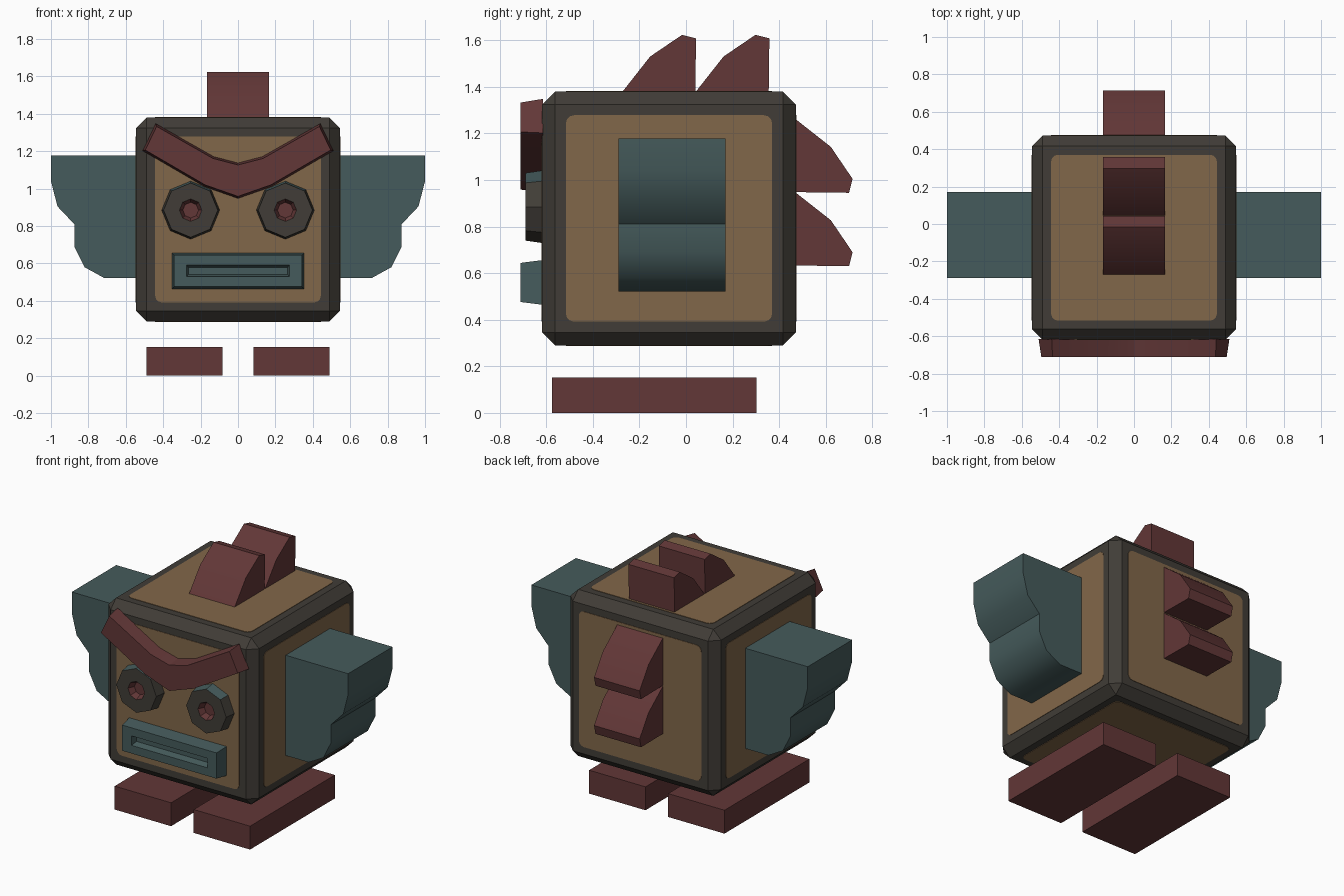
import bpy, bmesh, math
from mathutils import Vector, Matrix

if "Cube" in bpy.data.objects:
    bpy.data.objects.remove(bpy.data.objects["Cube"])


def material(name, rgb):
    m = bpy.data.materials.new(name)
    m.diffuse_color = (*rgb, 1)
    m.use_nodes = True
    m.node_tree.nodes["Principled BSDF"].inputs["Base Color"].default_value = m.diffuse_color
    return m


DARK = material("charcoal", (0.052, 0.046, 0.038))
TAN = material("tan", (0.222, 0.136, 0.067))
TEAL = material("teal", (0.060, 0.105, 0.106))
RED = material("dark_red", (0.122, 0.038, 0.038))

CENTRE = Vector((0, -0.073, 0.835))
HALF = 0.545


def finish(name, bm, mats, smooth=None, rule=None):
    bmesh.ops.recalc_face_normals(bm, faces=bm.faces)
    bm.normal_update()
    if rule:
        for f in bm.faces:
            f.material_index = rule(f)
    me = bpy.data.meshes.new(name)
    bm.to_mesh(me)
    bm.free()
    ob = bpy.data.objects.new(name, me)
    bpy.context.collection.objects.link(ob)
    for m in mats:
        me.materials.append(m)
    if smooth:
        bpy.ops.object.select_all(action='DESELECT')
        ob.select_set(True)
        bpy.context.view_layer.objects.active = ob
        bpy.ops.object.shade_smooth_by_angle(angle=math.radians(smooth))
    return ob


def loft(name, rings, mats, smooth=None, rule=None):
    """Bridge loops of 3D points and cap both ends."""
    bm = bmesh.new()
    loops = [[bm.verts.new(p) for p in ring] for ring in rings]
    n = len(loops[0])
    for a, b in zip(loops, loops[1:]):
        for i in range(n):
            j = (i + 1) % n
            bm.faces.new((a[i], a[j], b[j], b[i]))
    bm.faces.new(loops[0])
    bm.faces.new(loops[-1])
    return finish(name, bm, mats, smooth, rule)


def box(name, lo, hi, mat, bevel=0):
    bm = bmesh.new()
    lo, hi = Vector(lo), Vector(hi)
    bmesh.ops.create_cube(bm, size=1, matrix=Matrix.Translation((lo + hi) / 2)
                          @ Matrix.Diagonal((*(hi - lo), 1)))
    if bevel:
        bmesh.ops.bevel(bm, geom=bm.edges[:], offset=bevel, segments=1, affect='EDGES')
    return finish(name, bm, [mat])


def at_y(poly, y):
    return [(x, y, z) for x, z in poly]


def rect(cx, cz, w, h):
    return [(cx - w, cz - h), (cx + w, cz - h), (cx + w, cz + h), (cx - w, cz + h)]


def octagon(cx, cz, r):
    return [(cx + r * math.cos(k * math.pi / 4), cz + r * math.sin(k * math.pi / 4))
            for k in range(8)]


def shrink(poly, d):
    """Inset a counter-clockwise polygon by d."""
    out = []
    pts = [Vector(p) for p in poly]
    for i, p in enumerate(pts):
        e1 = (p - pts[i - 1]).normalized()
        e2 = (pts[(i + 1) % len(pts)] - p).normalized()
        n1, n2 = Vector((-e1.y, e1.x)), Vector((-e2.y, e2.x))
        out.append(p + (n1 + n2) * d / (1 + n1.dot(n2)))
    return out


# Body: chamfered cube with a rounded panel on each side
h3 = Vector((HALF,) * 3)
box("body_frame", CENTRE - h3, CENTRE + h3, DARK, bevel=0.056)

S, R = 0.443, 0.035
panel = []
for q in range(4):
    for k in range(4):
        a = math.radians(q * 90 + k * 30)
        c = Vector((1, 1)) * (S - R)
        sx, sy = ((1, 1), (-1, 1), (-1, -1), (1, -1))[q]
        panel.append((sx * c.x + R * math.cos(a), sy * c.y + R * math.sin(a)))
for name, d in (("front", (0, -1, 0)), ("back", (0, 1, 0)), ("left", (-1, 0, 0)),
                ("right", (1, 0, 0)), ("top", (0, 0, 1)), ("bottom", (0, 0, -1))):
    d = Vector(d)
    rot = d.to_track_quat('Z', 'Y')
    loft(name + "_panel", [[CENTRE + rot @ Vector((x, y, HALF + t)) for x, y in panel]
                           for t in (-0.003, 0.003)], [TAN])

# Ears and feet, mirrored
ear = [(0.54, 1.178), (1.0, 1.178), (1.0, 1.04), (0.965, 0.905), (0.875, 0.81),
       (0.875, 0.69), (0.82, 0.58), (0.715, 0.522), (0.54, 0.522)]
for side, s in (("left", -1), ("right", 1)):
    prof = [(s * x, z) for x, z in ear]
    loft(side + "_ear", [at_y(prof, -0.29), at_y(prof, 0.17)], [TEAL], smooth=36)
    a, b = sorted((s * 0.082, s * 0.49))
    box(side + "_foot", (a, -0.575, 0), (b, 0.302, 0.153), RED)

    # Eye: tapered octagon with a sunken pupil and teal upper facets
    cx, cz = s * 0.253, 0.885

    def eye_rule(f, cx=cx, cz=cz):
        c = f.calc_center_median()
        if all(math.hypot(v.co.x - cx, v.co.z - cz) < 0.07 for v in f.verts):
            return 1
        return 2 if f.normal.z > 0.8 and c.z > cz else 0

    loft(side + "_eye", [at_y(octagon(cx, cz, r), y) for r, y in
                         ((0.156, -0.615), (0.145, -0.69), (0.06, -0.69), (0.042, -0.65))],
         [DARK, RED, TEAL], rule=eye_rule)

# Mouth: tapered block with a slot
loft("mouth", [at_y(rect(0, 0.56, w, h), y) for w, h, y in
               ((0.353, 0.096, -0.615), (0.341, 0.084, -0.71),
                (0.275, 0.031, -0.71), (0.265, 0.018, -0.67))], [TEAL])

# Brow: bent bar with a slightly smaller front
half = [(0.18, 1.01), (0.51, 1.202), (0.44, 1.348), (0.13, 1.172)]
brow = [(0, 0.947)] + half + [(0, 1.138)] + [(-x, z) for x, z in reversed(half)]
loft("brow", [at_y(brow, -0.615), at_y(shrink(brow, 0.011), -0.71)], [RED], smooth=25)

# Crest fins: (distance along, height above the body)
fin = [(0, -0.01), (0, 0), (0.118, 0.15), (0.255, 0.243), (0.315, 0.228), (0.312, -0.01)]
for i in range(2):
    o = i * 0.315
    loft(f"top_fin_{i + 1}", [[(x, -0.272 + o + u, 1.38 + v) for u, v in fin]
                              for x in (-0.165, 0.165)], [RED], smooth=30)
    loft(f"back_fin_{i + 1}", [[(x, 0.472 + v, 1.26 - o - u) for u, v in fin]
                               for x in (-0.165, 0.165)], [RED], smooth=30)
